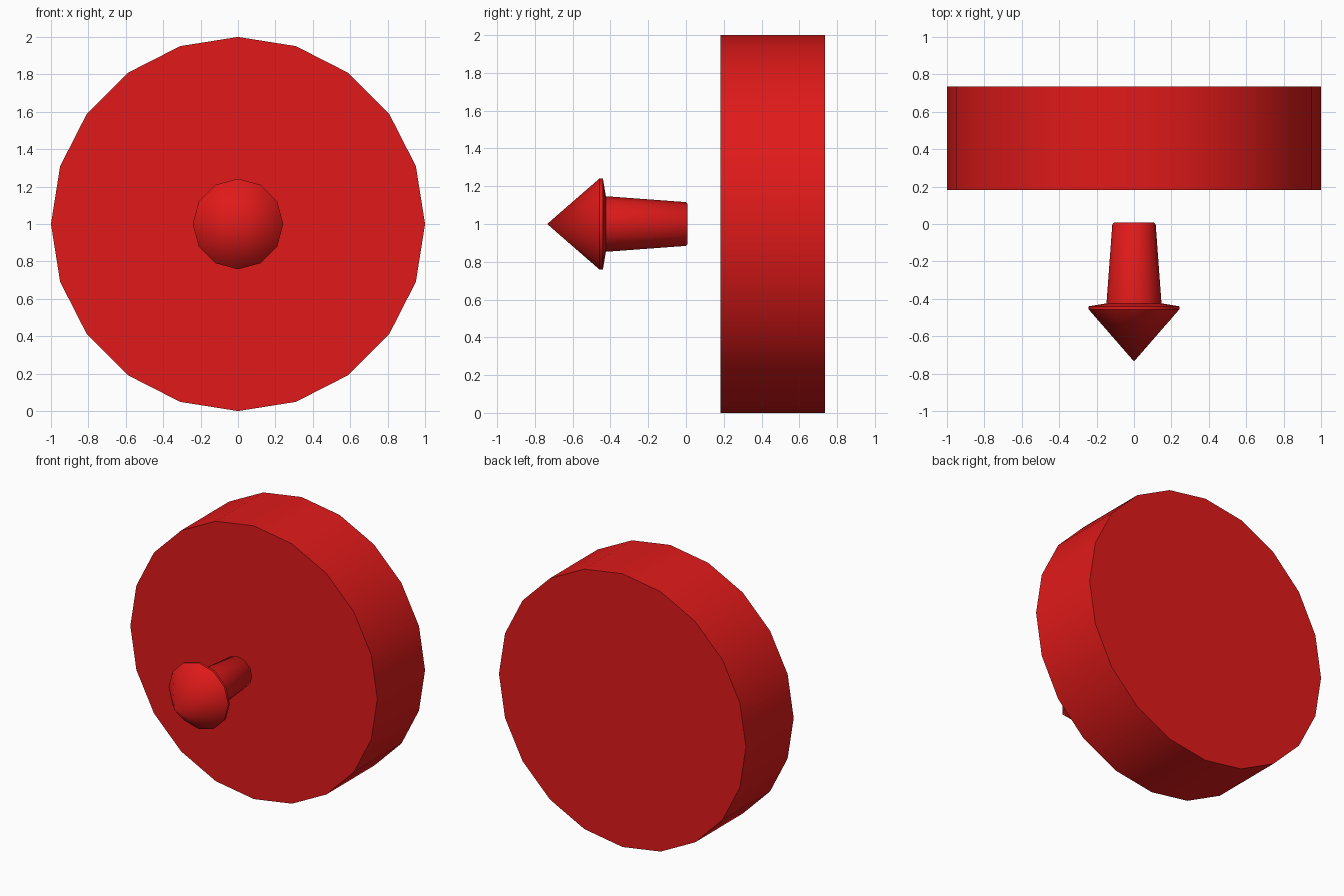
import bpy, bmesh, math

if "Cube" in bpy.data.objects:
    bpy.data.objects.remove(bpy.data.objects["Cube"])

red = bpy.data.materials.new("red")
red.diffuse_color = (0.75, 0.01, 0.01, 1)
red.use_nodes = True
red.node_tree.nodes["Principled BSDF"].inputs["Base Color"].default_value = red.diffuse_color


def lathe(name, profile, sides):
    """Spin (y, radius) points around the horizontal axis through z = 1."""
    bm = bmesh.new()
    rings = []
    for y, r in profile:
        if r == 0:
            rings.append([bm.verts.new((0, y, 1))])
        else:
            angles = [2 * math.pi * i / sides for i in range(sides)]
            rings.append([bm.verts.new((r * math.sin(a), y, 1 + r * math.cos(a))) for a in angles])
    for a, b in zip(rings, rings[1:]):
        for i in range(sides):
            j = (i + 1) % sides
            if len(a) == 1:
                bm.faces.new((a[0], b[i], b[j]))
            else:
                bm.faces.new((a[i], b[i], b[j], a[j]))
    # flat end caps
    for ring in (rings[0], rings[-1]):
        if len(ring) > 1:
            bm.faces.new(ring)
    bmesh.ops.recalc_face_normals(bm, faces=bm.faces)
    mesh = bpy.data.meshes.new(name)
    bm.to_mesh(mesh)
    bm.free()
    mesh.materials.append(red)
    obj = bpy.data.objects.new(name, mesh)
    bpy.context.collection.objects.link(obj)
    bpy.ops.object.select_all(action='DESELECT')
    obj.select_set(True)
    bpy.context.view_layer.objects.active = obj
    bpy.ops.object.shade_smooth_by_angle(angle=math.radians(40))
    return obj


# thick round base disc
lathe("disc", [(0.183, 1.0), (0.735, 1.0)], 20)

# arrow-shaped peg: pointed head with a thin rim, tapered stem, softened end
lathe("peg", [(-0.735, 0), (-0.457, 0.242), (-0.44, 0.242), (-0.424, 0.147),
              (-0.002, 0.116), (0.007, 0.107)], 12)
